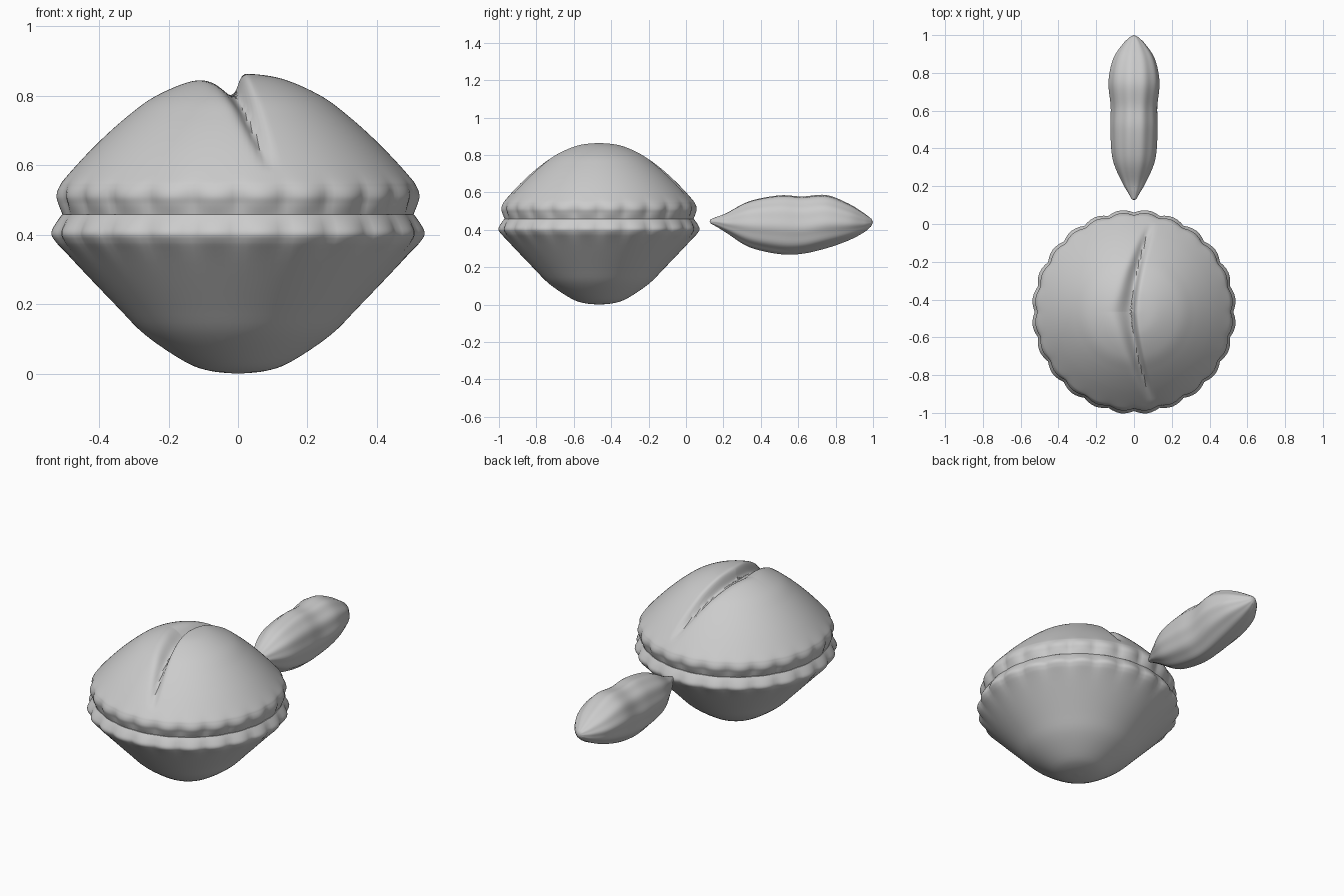
import bpy, bmesh, math

if "Cube" in bpy.data.objects:
    bpy.data.objects.remove(bpy.data.objects["Cube"])

CY = -0.465      # centre of the round shell
SCALLOPS = 24


def spline(points, steps):
    # Catmull-Rom through the points (any dimension)
    pts = [points[0]] + points + [points[-1]]
    out = []
    for i in range(1, len(pts) - 2):
        a, b, c, d = pts[i - 1:i + 3]
        for s in range(steps):
            t = s / steps
            out.append(tuple(0.5 * (2 * q + (r - p) * t + (2 * p - 5 * q + 4 * r - w) * t * t
                                    + (3 * q - p - 3 * r + w) * t ** 3)
                             for p, q, r, w in zip(a, b, c, d)))
    return out + [points[-1]]


def skin(name, rings, start, end, angle=40):
    # closed surface through equal rings, with a single point at each end
    bm = bmesh.new()
    loops = [[bm.verts.new(p) for p in ring] for ring in rings]
    n = len(loops[0])
    for lo, hi in zip(loops, loops[1:]):
        for i in range(n):
            j = (i + 1) % n
            bm.faces.new((lo[i], lo[j], hi[j], hi[i]))
    for loop, tip in ((loops[0], start), (loops[-1], end)):
        v = bm.verts.new(tip)
        for i in range(n):
            bm.faces.new((loop[i], loop[(i + 1) % n], v))
    bmesh.ops.recalc_face_normals(bm, faces=bm.faces)
    me = bpy.data.meshes.new(name)
    bm.to_mesh(me)
    bm.free()
    ob = bpy.data.objects.new(name, me)
    bpy.context.collection.objects.link(ob)
    bpy.ops.object.select_all(action='DESELECT')
    ob.select_set(True)
    bpy.context.view_layer.objects.active = ob
    bpy.ops.object.shade_smooth_by_angle(angle=math.radians(angle))
    return ob


def shell_ring(r, z, n, rim_z):
    # circle with soft scallops fading away from the rim
    ring = []
    k = 0.008 * math.exp(-((z - rim_z) / 0.045) ** 2)
    for i in range(n):
        a = 2 * math.pi * i / n
        rr = r + k * (2 * abs(math.sin(a * SCALLOPS / 2)) - 1.3)
        ring.append((rr * math.cos(a), rr * math.sin(a), z))
    return ring


def crease(p):
    # curved fold over the lid: gentle slope on the left, steep lip on the right
    x, y, z = p
    a = min(abs(y) / 0.47, 1)
    if z > 0.5:
        d = x - (-0.012 + 0.105 * a ** 1.6)
        depth = 0.058 * (1 - a ** 3)
        width = 0.062 * (1 - 0.7 * a) if d < 0 else 0.017
        z -= depth * math.exp(-(d / width) ** 2)
        if d < 0:
            z -= 0.006 * (1 - a) * math.exp(-(d / 0.2) ** 2)
    return x, y + CY, z


# lower bowl
bowl = spline([(0.015, 0.001), (0.08, 0.008), (0.15, 0.033), (0.265, 0.11), (0.35, 0.195),
               (0.495, 0.347), (0.526, 0.382), (0.536, 0.405), (0.525, 0.432), (0.508, 0.458)], 4)
rings = [[(x, y + CY, z) for x, y, z in shell_ring(r, z, 144, 0.405)] for r, z in bowl]
skin("lower_shell", rings, (0, CY, 0), (0, CY, 0.458))

# creased lid
lid = spline([(0.506, 0.459), (0.515, 0.487), (0.521, 0.512), (0.515, 0.538), (0.495, 0.567),
              (0.41, 0.658), (0.32, 0.74), (0.235, 0.802), (0.12, 0.851), (0.005, 0.866)], 9)
rings = [[crease(p) for p in shell_ring(r, z, 200, 0.50)] for r, z in lid]
skin("upper_shell", rings, (0, CY, 0.459), crease((0, 0, 0.866)))

# ridged pod: y, half width, top z, bottom z
pod = spline([(0.132, 0.012, 0.457, 0.433), (0.17, 0.034, 0.472, 0.412), (0.22, 0.062, 0.492, 0.380),
              (0.34, 0.112, 0.555, 0.305), (0.50, 0.125, 0.586, 0.268), (0.62, 0.123, 0.580, 0.270),
              (0.75, 0.135, 0.587, 0.300), (0.87, 0.112, 0.540, 0.343), (0.95, 0.062, 0.490, 0.385),
              (0.99, 0.022, 0.460, 0.418)], 6)
rings = []
for y, w, top, bot in pod:
    ring = []
    for i in range(72):
        a = 2 * math.pi * i / 72
        k = 1 + 0.018 * math.cos(10 * a + 1.5 * y) - 0.012
        ring.append((w * k * math.cos(a), y,
                     (top + bot) / 2 + (top - bot) / 2 * k * math.sin(a)))
    rings.append(ring)
skin("pod", rings, (0, 0.126, 0.445), (0, 1.0, 0.442))
